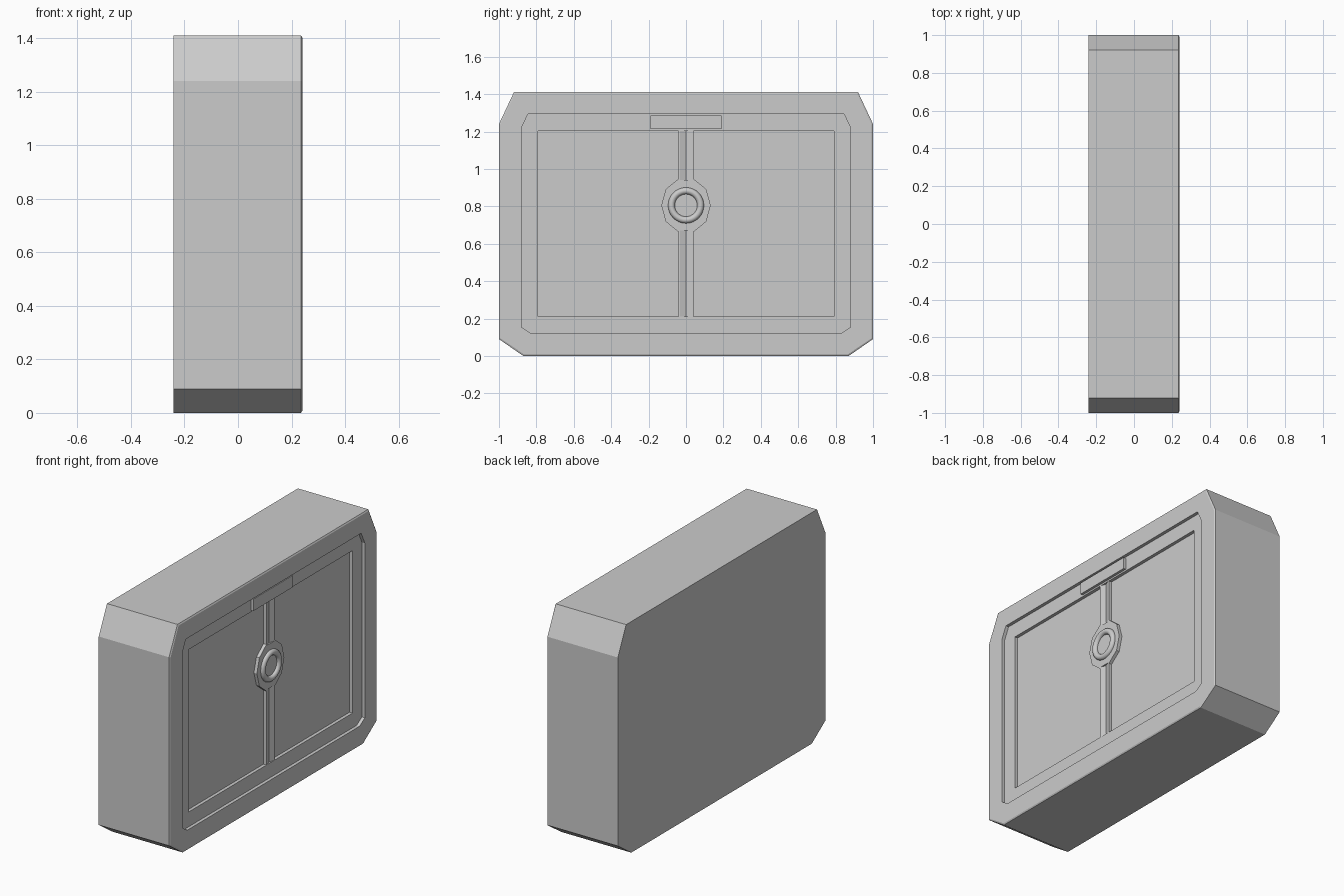
import bpy, bmesh, math

if "Cube" in bpy.data.objects:
    bpy.data.objects.remove(bpy.data.objects["Cube"])

FRONT, RECESS, PANEL = 0.24, 0.22, 0.20


def mesh_object(name, bm):
    bmesh.ops.recalc_face_normals(bm, faces=bm.faces[:])
    me = bpy.data.meshes.new(name)
    bm.to_mesh(me)
    bm.free()
    ob = bpy.data.objects.new(name, me)
    bpy.context.collection.objects.link(ob)
    return ob


def loft(name, rings):
    """Closed solid through rings of equal point count."""
    bm = bmesh.new()
    loops = [[bm.verts.new(p) for p in ring] for ring in rings]
    n = len(loops[0])
    for a, b in zip(loops, loops[1:]):
        for i in range(n):
            j = (i + 1) % n
            bm.faces.new((a[i], a[j], b[j], b[i]))
    bm.faces.new(loops[0])
    bm.faces.new(loops[-1])
    return mesh_object(name, bm)


def at_x(profile, x):
    return [(x, y, z) for y, z in profile]


def mirrored(half):
    return half + [(-y, z) for y, z in reversed(half)]


def cut(target, cutter):
    cutter.hide_render = True
    mod = target.modifiers.new("cut", 'BOOLEAN')
    mod.operation = 'DIFFERENCE'
    mod.solver = 'EXACT'
    mod.object = cutter
    bpy.context.view_layer.objects.active = target
    bpy.ops.object.modifier_apply(modifier=mod.name)
    bpy.data.objects.remove(cutter)


# Chamfered case with a fine bevel around the front edge
outer = mirrored([(0.87, 0), (1, 0.09), (1, 1.24), (0.92, 1.41)])
inner = mirrored([(0.865, 0.008), (0.992, 0.094), (0.992, 1.238), (0.915, 1.402)])
case = loft("case", [at_x(outer, -0.24), at_x(outer, 0.235), at_x(inner, FRONT)])

# Shallow recess inside the front frame
recess = mirrored([(0.83, 0.122), (0.88, 0.154), (0.88, 1.22), (0.845, 1.293)])
cut(case, loft("recess_cutter", [at_x(recess, RECESS), at_x(recess, 0.3)]))

# Two sunken door panels, notched around the round handle
panel = [(0.04, 0.212), (0.79, 0.212), (0.79, 1.203), (0.04, 1.203), (0.04, 0.947),
         (0.108, 0.892), (0.132, 0.805), (0.108, 0.718), (0.04, 0.663)]
for s in (1, -1):
    side = [(s * y, z) for y, z in panel]
    cut(case, loft("panel_cutter", [at_x(side, PANEL), at_x(side, 0.3)]))

# Shallow grooves along the centre bar
groove = [(RECESS + 0.005, -0.038), (RECESS, -0.033), (RECESS - 0.012, 0),
          (RECESS, 0.033), (RECESS + 0.005, 0.038)]
for z0, z1 in ((0.212, 0.67), (0.94, 1.203)):
    cut(case, loft("groove_cutter", [[(x, y, z) for x, y in groove] for z in (z0, z1)]))

# Raised plate above the doors
plate = mirrored([(0.19, 1.213), (0.19, 1.285)])
loft("top_plate", [at_x(plate, 0.21), at_x(plate, 0.236)])

# Ring handle in the middle
bpy.ops.mesh.primitive_torus_add(major_radius=0.078, minor_radius=0.018,
                                 major_segments=32, minor_segments=12,
                                 location=(RECESS, 0, 0.805),
                                 rotation=(0, math.pi / 2, 0))
handle = bpy.context.object
handle.name = "ring_handle"
bpy.ops.object.shade_smooth_by_angle(angle=math.radians(40))
